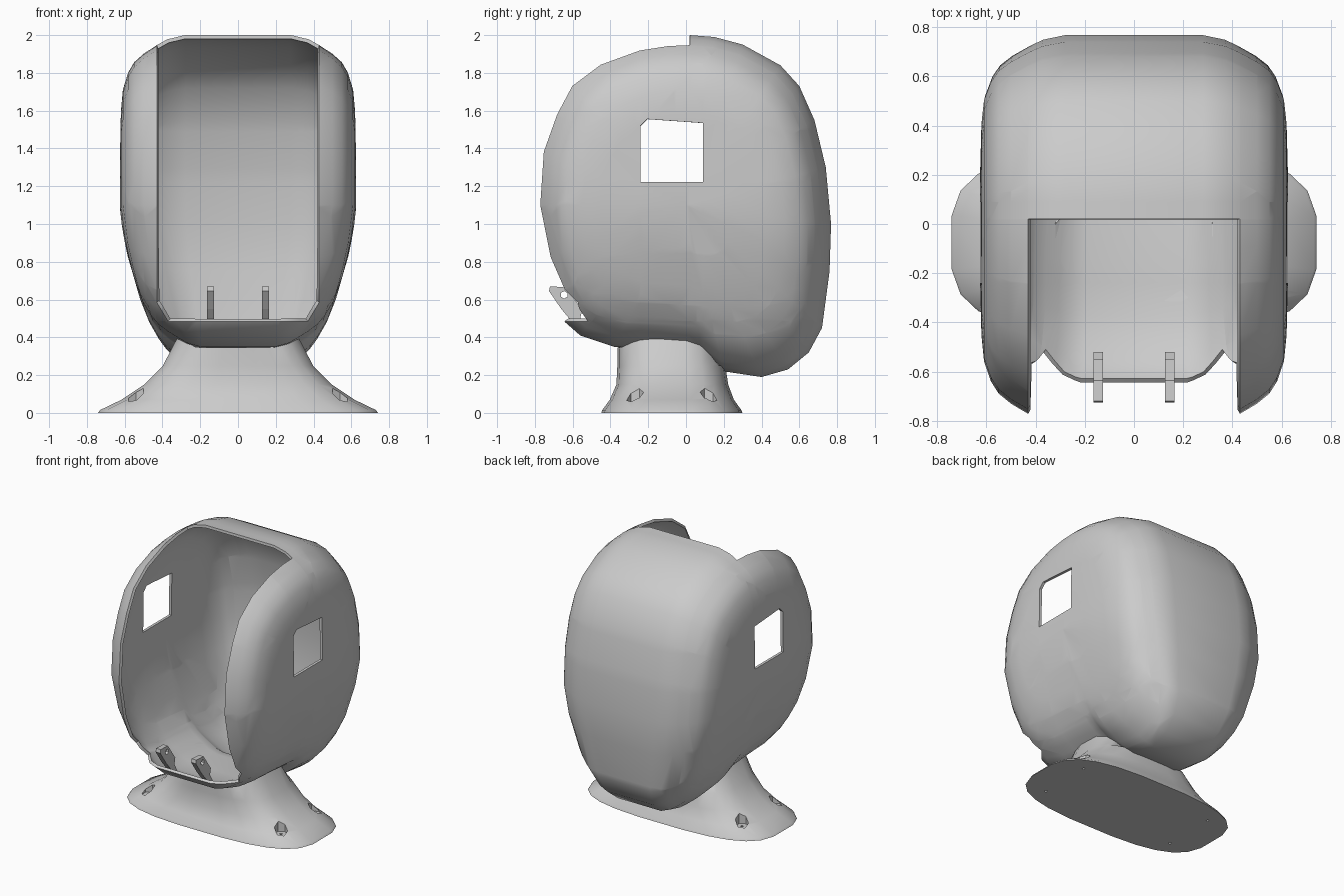
import bpy, bmesh, math
from mathutils import Vector

if "Cube" in bpy.data.objects:
    bpy.data.objects.remove(bpy.data.objects["Cube"], do_unlink=True)

grey = bpy.data.materials.new("light grey plastic")
grey.use_nodes = True
grey.diffuse_color = (0.6, 0.6, 0.6, 1)
grey.node_tree.nodes["Principled BSDF"].inputs["Base Color"].default_value = (0.6, 0.6, 0.6, 1)


def make_object(name, bm):
    bmesh.ops.recalc_face_normals(bm, faces=bm.faces[:])
    mesh = bpy.data.meshes.new(name)
    bm.to_mesh(mesh)
    bm.free()
    mesh.materials.append(grey)
    obj = bpy.data.objects.new(name, mesh)
    bpy.context.collection.objects.link(obj)
    return obj


def activate(obj):
    bpy.ops.object.select_all(action='DESELECT')
    obj.select_set(True)
    bpy.context.view_layer.objects.active = obj


def smooth(obj, degrees):
    activate(obj)
    bpy.ops.object.shade_smooth_by_angle(angle=math.radians(degrees))


def loft(bm, rings):
    """Skin a list of equal closed rings of points; return the vertex rings."""
    rows = [[bm.verts.new(p) for p in ring] for ring in rings]
    for a, b in zip(rows, rows[1:]):
        for i in range(len(a)):
            j = (i + 1) % len(a)
            bm.faces.new((a[i], a[j], b[j], b[i]))
    return rows


def cut_opening(bm, planes):
    """Remove the faces that lie behind every (point, outward normal) plane."""
    planes = [(Vector(p), Vector(n)) for p, n in planes]
    for p, n in planes:
        bmesh.ops.bisect_plane(bm, geom=bm.verts[:] + bm.edges[:] + bm.faces[:],
                               plane_co=p, plane_no=n, dist=1e-5)
    gone = [f for f in bm.faces
            if all((f.calc_center_median() - p).dot(n) < 0 for p, n in planes)]
    bmesh.ops.delete(bm, geom=gone, context='FACES')


def drill(obj, radius, start, end, sides):
    """Bore a hole from start to end with a temporary cutter."""
    start, end = Vector(start), Vector(end)
    bm = bmesh.new()
    bmesh.ops.create_cone(bm, cap_ends=True, segments=sides, radius1=radius,
                          radius2=radius, depth=(end - start).length)
    bm.transform((end - start).to_track_quat('Z', 'Y').to_matrix().to_4x4())
    bmesh.ops.translate(bm, verts=bm.verts[:], vec=(start + end) / 2)
    cutter = make_object("hole_cutter", bm)
    cutter.hide_render = True
    mod = obj.modifiers.new("hole", 'BOOLEAN')
    mod.object, mod.operation, mod.solver = cutter, 'DIFFERENCE', 'EXACT'
    activate(obj)
    bpy.ops.object.modifier_apply(modifier=mod.name)
    bpy.data.objects.remove(cutter, do_unlink=True)


# Shell: side silhouette (y, z) lofted across the width, shrinking at the sides
silhouette = [
    (0.02, 2.0), (-0.1, 1.995), (-0.26, 1.97), (-0.48, 1.89), (-0.64, 1.77),
    (-0.725, 1.61), (-0.8, 1.4), (-0.82, 1.1), (-0.78, 0.8), (-0.72, 0.595),
    (-0.64, 0.48), (-0.56, 0.41), (-0.38, 0.35), (-0.15, 0.335), (0.08, 0.31),
    (0.2, 0.22), (0.4, 0.19), (0.54, 0.23), (0.65, 0.32), (0.72, 0.45),
    (0.76, 0.75), (0.768, 1.0), (0.74, 1.3), (0.68, 1.55), (0.6, 1.73),
    (0.5, 1.84), (0.3, 1.95), (0.15, 1.99)]
stations = [(0.45, 1), (0.6, 0.975), (0.69, 0.94), (0.8, 0.89), (0.88, 0.84),
            (0.93, 0.78), (0.975, 0.68), (0.992, 0.55), (1.0, 0.3)]
HALF_WIDTH, MID = 0.625, 1.1


def shell_ring(u, k):
    ring = []
    for y, z in silhouette:
        z = MID + k * (z - MID)
        taper = 1 - 0.4 * (max(0, MID - z) / 0.9) ** 1.5
        ring.append((u * HALF_WIDTH * taper, y * k, z))
    return ring


bm = bmesh.new()
rows = loft(bm, [shell_ring(-u, k) for u, k in reversed(stations)]
            + [shell_ring(u, k) for u, k in stations])
for row, side in ((rows[0], -1), (rows[-1], 1)):
    pole = bm.verts.new((side * HALF_WIDTH, 0, MID))
    for i in range(len(row)):
        bm.faces.new((row[i - 1], row[i], pole))
bmesh.ops.recalc_face_normals(bm, faces=bm.faces[:])

# Face opening with chamfered lower corners
cut_opening(bm, [((0.43, 0, 0), (1, 0, 0)), ((-0.43, 0, 0), (-1, 0, 0)),
                 ((0, 0.02, 0), (0, 1, 0)), ((0, 0, 0.485), (0, 0, -1)),
                 ((0.37, 0, 0.485), (1, 0, -0.6)), ((-0.37, 0, 0.485), (-1, 0, -0.6))])
# Side windows, each with one clipped corner
for s in (-1, 1):
    cut_opening(bm, [((s * 0.5, 0, 0), (-s, 0, 0)),
                     ((0, -0.24, 0), (0, -1, 0)), ((0, 0.09, 0), (0, 1, 0)),
                     ((0, 0, 1.222), (0, 0, -1)), ((0, -0.2, 1.555), (0, 0.07, 1)),
                     ((0, -0.24, 1.52), (0, -1, 1))])
shell = make_object("shell", bm)
wall = shell.modifiers.new("wall", 'SOLIDIFY')
wall.thickness, wall.offset = 0.02, -1
activate(shell)
bpy.ops.object.modifier_apply(modifier=wall.name)
smooth(shell, 40)

# Pedestal: flared foot rising to a neck; (z, half width, front y, back y)
levels = [(0, 0.745, -0.45, 0.3), (0.015, 0.735, -0.445, 0.295),
          (0.07, 0.62, -0.405, 0.255), (0.15, 0.5, -0.37, 0.225),
          (0.25, 0.4, -0.365, 0.21), (0.345, 0.32, -0.365, 0.2)]
SIDES = 24


def pedestal_ring(z, half, front, back):
    ring = []
    for i in range(SIDES):
        a = math.tau * (i + 0.5) / SIDES
        c, s = math.cos(a), math.sin(a)
        x = half * math.copysign(abs(c) ** 0.7, c)
        y = (front + back) / 2 + (back - front) / 2 * math.copysign(abs(s) ** 0.6, s)
        top = z
        if z > 0.3:  # the neck top follows the underside of the shell
            top += 0.6 * max(0, abs(x) - 0.22) - 0.5 * max(0, y)
        ring.append((x, y, top))
    return ring


bm = bmesh.new()
rows = loft(bm, [pedestal_ring(*level) for level in levels])
bm.faces.new(rows[0])
bm.faces.new(rows[-1])
pedestal = make_object("pedestal", bm)
for x in (-0.54, 0.54):
    for y in (-0.27, 0.12):
        drill(pedestal, 0.045, (x, y, 0.055), (x, y, 0.25), 6)
        drill(pedestal, 0.01, (x, y, -0.05), (x, y, 0.1), 6)
smooth(pedestal, 35)

# Pair of pierced lugs on the front lip
lug_outline = [(-0.725, 0.645), (-0.72, 0.67), (-0.635, 0.665), (-0.55, 0.545),
               (-0.56, 0.5), (-0.52, 0.43), (-0.56, 0.43), (-0.61, 0.49), (-0.66, 0.55)]
for side, x in (("right", -0.145), ("left", 0.145)):
    bm = bmesh.new()
    rows = loft(bm, [[(x + d, y, z) for y, z in lug_outline] for d in (-0.019, 0.019)])
    for row in rows:
        bm.faces.new(row)
    lug = make_object(side + "_lug", bm)
    drill(lug, 0.02, (x - 0.1, -0.645, 0.625), (x + 0.1, -0.645, 0.625), 6)
